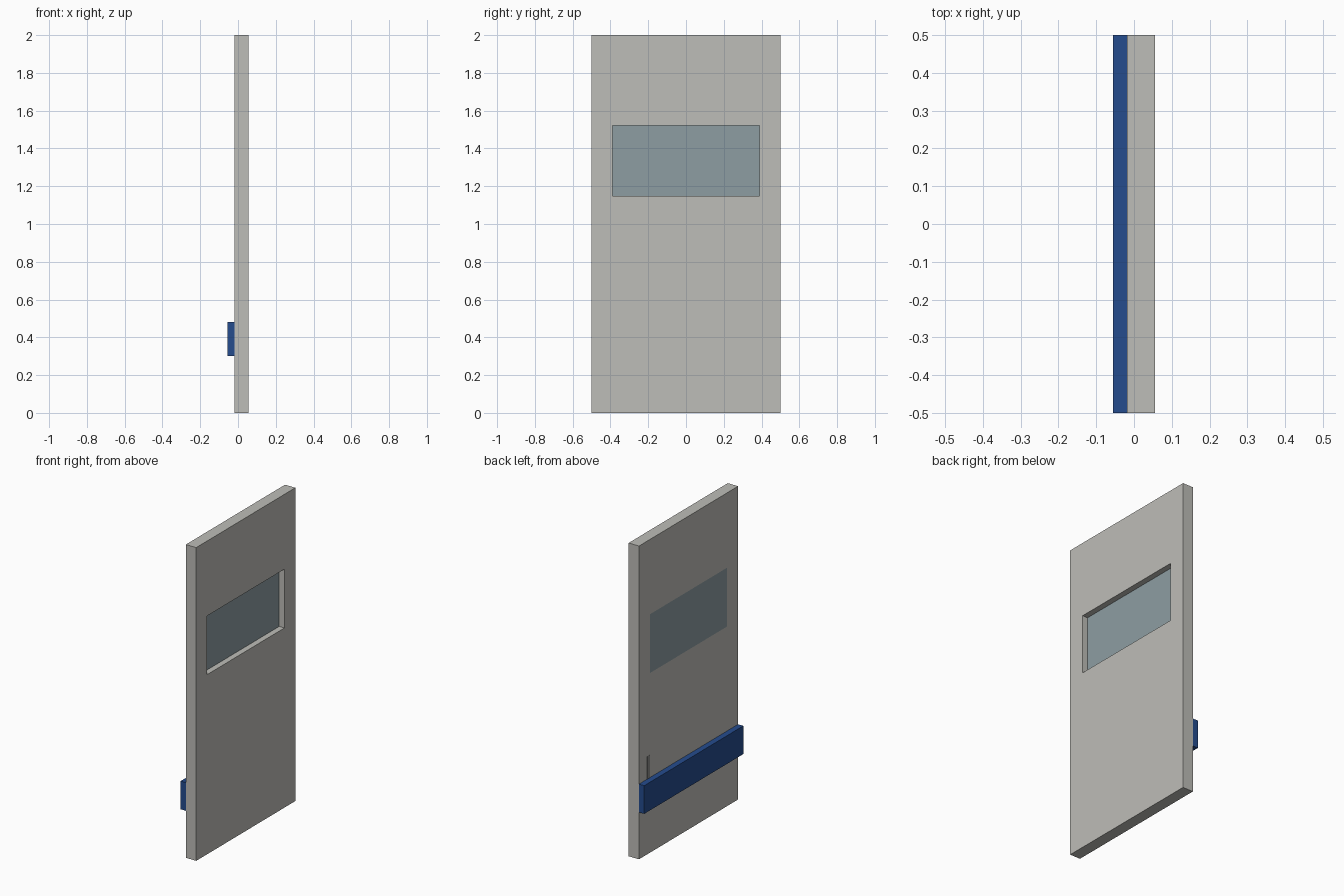
import bpy, bmesh

if "Cube" in bpy.data.objects:
    bpy.data.objects.remove(bpy.data.objects["Cube"])


def material(name, rgb):
    m = bpy.data.materials.new(name)
    m.diffuse_color = (*rgb, 1)
    m.use_nodes = True
    m.node_tree.nodes["Principled BSDF"].inputs["Base Color"].default_value = m.diffuse_color
    return m


grey = material("warm grey", (0.515, 0.51, 0.48))
blue = material("deep blue", (0.018, 0.072, 0.27))
glass = material("tinted glass", (0.266, 0.337, 0.362))
dark = material("dark grey", (0.26, 0.26, 0.25))


def finish(name, bm, mat):
    bmesh.ops.recalc_face_normals(bm, faces=bm.faces)
    me = bpy.data.meshes.new(name)
    bm.to_mesh(me)
    bm.free()
    me.materials.append(mat)
    ob = bpy.data.objects.new(name, me)
    bpy.context.collection.objects.link(ob)
    return ob


def box(name, x, y, z, mat):
    bm = bmesh.new()
    bmesh.ops.create_cube(bm, size=1)
    for v in bm.verts:
        v.co = [lo + (c + 0.5) * (hi - lo) for c, (lo, hi) in zip(v.co, (x, y, z))]
    return finish(name, bm, mat)


def frame(name, x, outer, inner, mat):
    """Rectangular slab with a rectangular opening; rects are (y0, y1, z0, z1)."""
    bm = bmesh.new()

    def loop(r, px):
        y0, y1, z0, z1 = r
        return [bm.verts.new((px, y, z)) for y, z in ((y0, z0), (y1, z0), (y1, z1), (y0, z1))]

    rings = [loop(outer, x[0]), loop(outer, x[1]), loop(inner, x[1]), loop(inner, x[0])]
    for a, b in zip(rings, rings[1:] + rings[:1]):
        for i in range(4):
            j = (i + 1) % 4
            bm.faces.new((a[i], a[j], b[j], b[i]))
    return finish(name, bm, mat)


BACK, FRONT = -0.018, 0.055
WIN = (-0.39, 0.39, 1.147, 1.522)

# Door panel with window opening
frame("door_panel", (BACK, FRONT), (-0.5, 0.5, 0, 2), WIN, grey)
# Window pane, flush with one side and recessed on the other
box("window_pane", (BACK, 0.018), WIN[:2], WIN[2:], glass)
# Bumper rail across the door
box("bumper_rail", (-0.055, BACK), (-0.5, 0.5), (0.3, 0.48), blue)
# Thin dark slot behind the rail
box("slot_plate", (BACK - 0.001, BACK + 0.002), (0.39, 0.418), (0.3, 0.625), dark)
